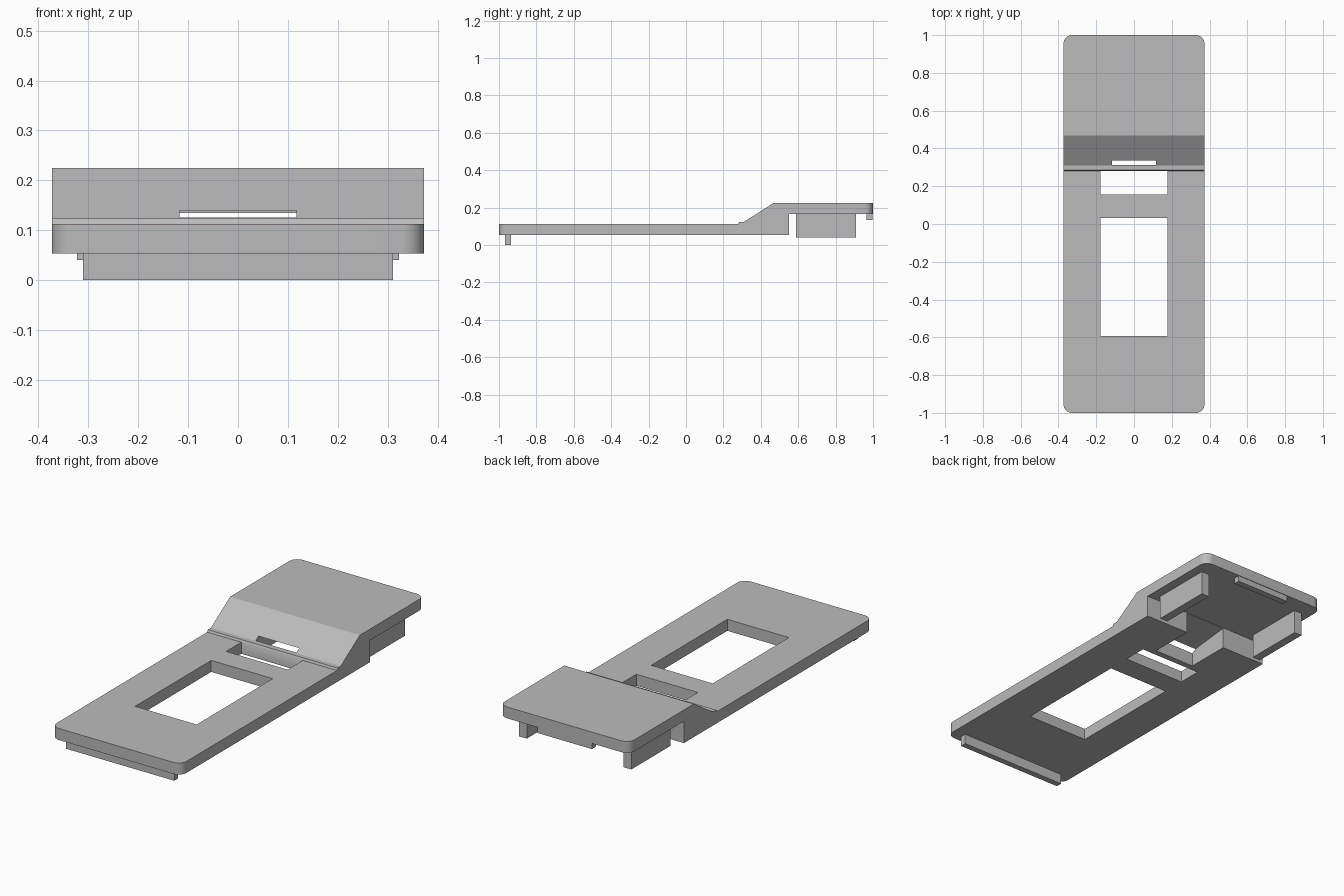
import bpy, bmesh, math
from mathutils import Vector

if "Cube" in bpy.data.objects:
    bpy.data.objects.remove(bpy.data.objects["Cube"], do_unlink=True)

grey = bpy.data.materials.new("plain grey")
grey.use_nodes = True
colour = (0.5, 0.5, 0.5, 1.0)
grey.diffuse_color = colour
grey.node_tree.nodes["Principled BSDF"].inputs["Base Color"].default_value = colour


def extrude_profile(name, profile, x0, x1, corner_radius=0.0):
    """Extrude a side profile of (y, z) points from x0 to x1."""
    bm = bmesh.new()
    face = bm.faces.new([bm.verts.new((x0, y, z)) for y, z in profile])
    ext = bmesh.ops.extrude_face_region(bm, geom=[face])
    moved = [v for v in ext["geom"] if isinstance(v, bmesh.types.BMVert)]
    bmesh.ops.translate(bm, verts=moved, vec=Vector((x1 - x0, 0, 0)))
    bmesh.ops.recalc_face_normals(bm, faces=bm.faces)
    if corner_radius:
        # round the upright edges at both ends of the plate
        ends = [e for e in bm.edges
                if all(abs(abs(v.co.y) - 1) < 1e-4 for v in e.verts)
                and abs(e.verts[0].co.x - e.verts[1].co.x) < 1e-4]
        bmesh.ops.bevel(bm, geom=ends, offset=corner_radius, segments=8,
                        profile=0.5, affect='EDGES')
    mesh = bpy.data.meshes.new(name)
    bm.to_mesh(mesh)
    bm.free()
    obj = bpy.data.objects.new(name, mesh)
    obj.data.materials.append(grey)
    bpy.context.collection.objects.link(obj)
    return obj


def box(name, x0, x1, y0, y1, z0, z1):
    return extrude_profile(name, [(y0, z0), (y1, z0), (y1, z1), (y0, z1)], x0, x1)


def cut(target, cutter):
    cutter.hide_render = True
    mod = target.modifiers.new(cutter.name, 'BOOLEAN')
    mod.operation = 'DIFFERENCE'
    mod.solver = 'EXACT'
    mod.object = cutter
    bpy.context.view_layer.objects.active = target
    bpy.ops.object.modifier_apply(modifier=mod.name)
    bpy.data.objects.remove(cutter, do_unlink=True)


BASE, DECK, STEP, UNDER, TOP = 0.053, 0.113, 0.124, 0.166, 0.225
HALF = 0.373

# Stepped cover plate: low deck, ramp and raised rear
plate = extrude_profile("cover_plate", [
    (-1, BASE), (0.55, BASE), (0.55, UNDER), (1, UNDER), (1, TOP),
    (0.468, TOP), (0.31, STEP), (0.285, STEP), (0.28, DECK), (-1, DECK),
], -HALF, HALF, 0.045)

# Windows through the deck
for name, y0, y1 in (("large_window", -0.592, 0.033), ("small_window", 0.155, 0.28)):
    cut(plate, box(name, -0.177, 0.177, y0, y1, 0, 0.3))

# Channel under the ramp, opening as a thin slot on its face
cut(plate, extrude_profile("channel", [
    (0.312, 0.03), (0.58, 0.03), (0.58, 0.163), (0.55, 0.163),
    (0.335, 0.14), (0.312, 0.139)], -0.117, 0.117))

# Smooth only the rounded corners
bpy.ops.object.select_all(action='DESELECT')
plate.select_set(True)
bpy.context.view_layer.objects.active = plate
bpy.ops.object.shade_smooth_by_angle(angle=math.radians(25))

# Lip under the front edge and tab under the rear edge
box("front_lip", -0.311, 0.311, -0.967, -0.935, 0, BASE + 0.002)
box("rear_tab", -0.157, 0.157, 0.964, 0.997, 0.135, UNDER + 0.002)

# Side legs below the raised rear
for side, s in (("left", 1), ("right", -1)):
    x0, x1 = sorted((s * 0.278, s * 0.323))
    box(side + "_leg", x0, x1, 0.588, 0.91, 0.04, UNDER + 0.002)
